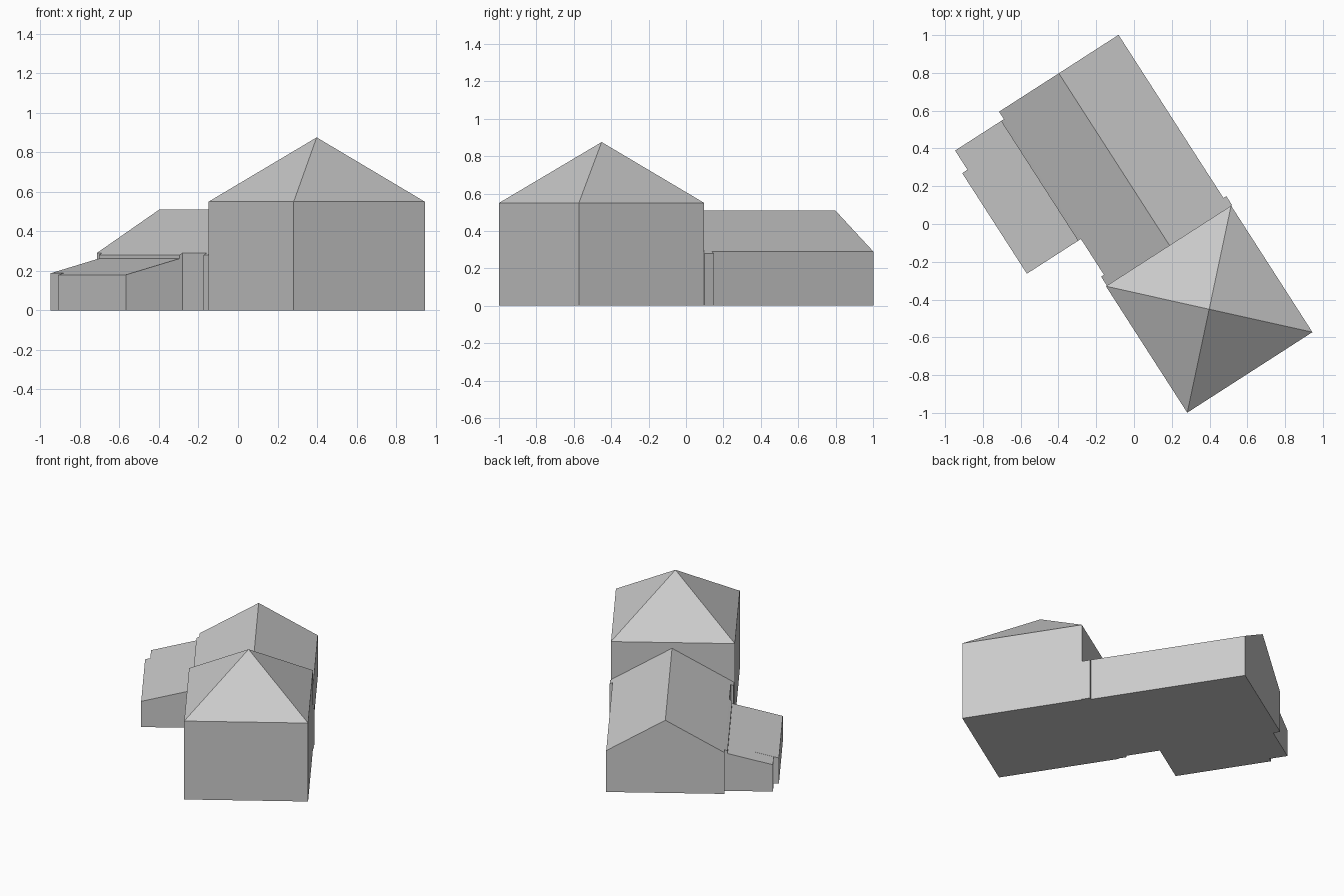
import bpy, bmesh, math
from mathutils import Matrix

cube = bpy.data.objects.get("Cube")
if cube:
    bpy.data.objects.remove(cube, do_unlink=True)

# One plain grey for the whole building
grey = bpy.data.materials.new("light_grey")
grey.use_nodes = True
grey.diffuse_color = (0.6, 0.6, 0.6, 1)
grey.node_tree.nodes["Principled BSDF"].inputs["Base Color"].default_value = grey.diffuse_color

# The building's own axes: x across the hall, y along it, origin below the tower peak
PLACE = Matrix.Translation((0.398, -0.451, 0)) @ Matrix.Rotation(math.radians(32.75), 4, "Z")


def finish(name, bm):
    bmesh.ops.recalc_face_normals(bm, faces=bm.faces)
    mesh = bpy.data.meshes.new(name)
    bm.to_mesh(mesh)
    bm.free()
    mesh.materials.append(grey)
    obj = bpy.data.objects.new(name, mesh)
    obj.matrix_world = PLACE
    bpy.context.collection.objects.link(obj)


def prism(name, profile, y0, y1):
    """Extrude an (x, z) cross-section along the hall."""
    bm = bmesh.new()
    base = bm.faces.new([bm.verts.new((x, y0, z)) for x, z in profile])
    out = bmesh.ops.extrude_face_region(bm, geom=[base], use_keep_orig=True)
    moved = [v for v in out["geom"] if isinstance(v, bmesh.types.BMVert)]
    bmesh.ops.translate(bm, verts=moved, vec=(0, y1 - y0, 0))
    finish(name, bm)


def shed(name, x0, z0, x1, z1, y0, y1):
    """Block with a single roof slope from (x0, z0) to (x1, z1)."""
    prism(name, [(x0, 0), (x0, z0), (x1, z1), (x1, 0)], y0, y1)


# Square tower with a pyramid roof
HX, HY, EAVE, PEAK = 0.394, 0.398, 0.55, 0.875
bm = bmesh.new()
corners = [(-HX, -HY), (HX, -HY), (HX, HY), (-HX, HY)]
low = [bm.verts.new((x, y, 0)) for x, y in corners]
top = [bm.verts.new((x, y, EAVE)) for x, y in corners]
peak = bm.verts.new((0, 0, PEAK))
bm.faces.new(low)
for i in range(4):
    j = (i + 1) % 4
    bm.faces.new((low[i], low[j], top[j], top[i]))
    bm.faces.new((top[i], top[j], peak))
finish("tower", bm)

# Long gabled hall
MID, HALF, WALL, RIDGE, END = 0.006, 0.376, 0.29, 0.51, 1.481
L, R = MID - HALF, MID + HALF
prism("hall", [(L, 0), (L, WALL), (MID, RIDGE), (R, WALL), (R, 0)], HY, END)

# Narrow strips that carry the hall roof past its walls
OUT, DROP = 0.018, 0.011
shed("left_tower_joint", R, WALL, R + OUT, WALL - DROP, HY, 0.454)
shed("right_tower_joint", L, WALL, L - OUT, WALL - DROP, HY, 0.454)
shed("side_wing_eave", L, WALL, L - OUT, WALL - DROP, 0.68, 1.434)

# Low side wing with a lean-to roof, stepped in at the back
IN = L - OUT
shed("side_wing", IN, 0.262, -0.71, 0.18, 0.68, 1.313)
shed("side_wing_back", IN, 0.262, -0.677, 0.188, 1.313, 1.434)
